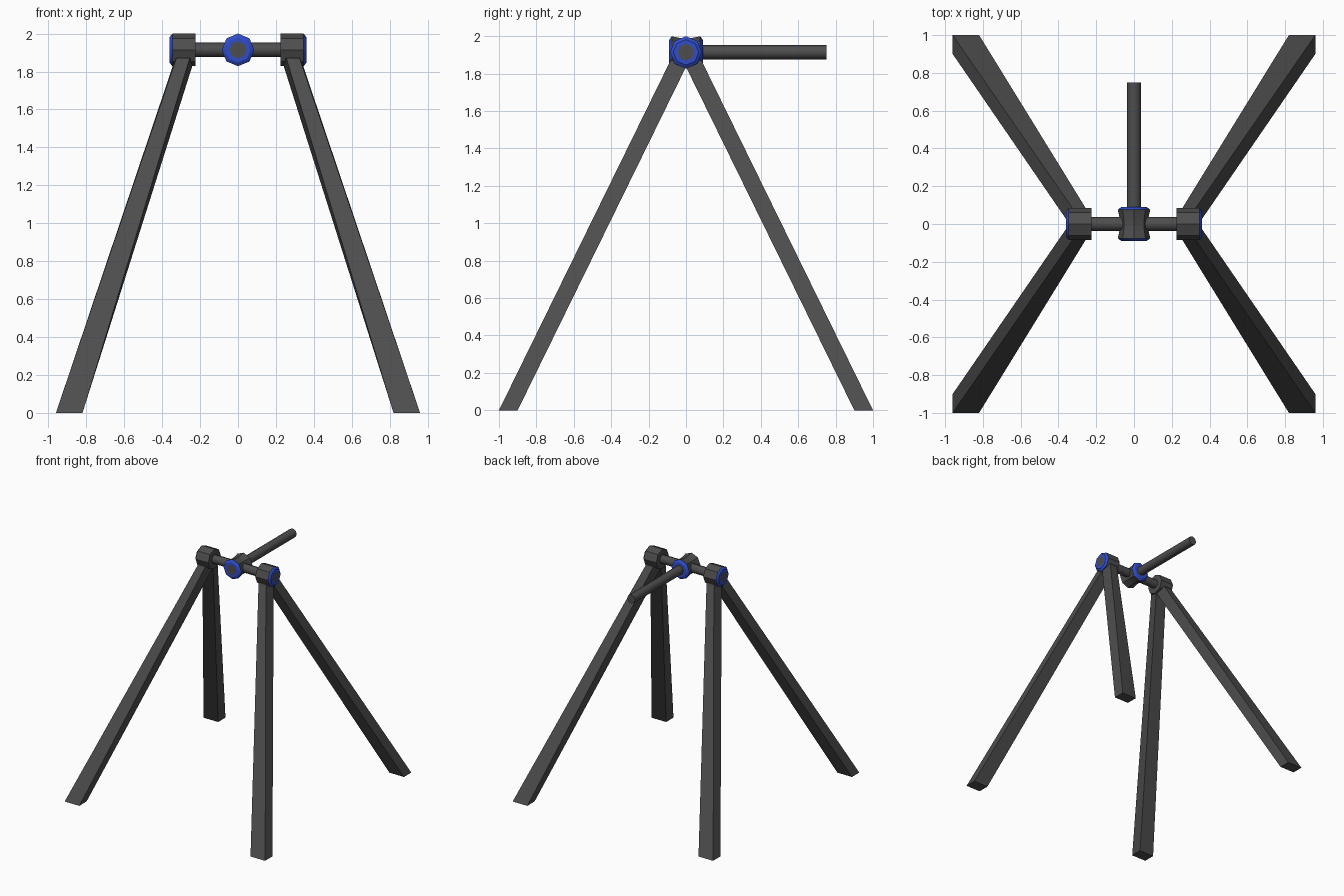
import bpy, bmesh, math
from mathutils import Vector

if "Cube" in bpy.data.objects:
    bpy.data.objects.remove(bpy.data.objects["Cube"])

HZ = 1.914  # height of the pipe axis

def material(name, rgb):
    m = bpy.data.materials.new(name)
    m.diffuse_color = (*rgb, 1)
    m.use_nodes = True
    m.node_tree.nodes["Principled BSDF"].inputs["Base Color"].default_value = m.diffuse_color
    return m

grey = material("dark grey", (0.075, 0.075, 0.075))
blue = material("blue", (0.03, 0.075, 0.60))

def finish(name, bm, smooth=None):
    bmesh.ops.recalc_face_normals(bm, faces=bm.faces)
    me = bpy.data.meshes.new(name)
    bm.to_mesh(me)
    bm.free()
    ob = bpy.data.objects.new(name, me)
    bpy.context.collection.objects.link(ob)
    me.materials.append(grey)
    me.materials.append(blue)
    if smooth:
        bpy.ops.object.select_all(action='DESELECT')
        ob.select_set(True)
        bpy.context.view_layer.objects.active = ob
        bpy.ops.object.shade_smooth_by_angle(angle=math.radians(smooth))
    return ob

def lathe(name, axis, profile, blue_bands=(), sides=8):
    """Eight-sided turned part along x or y; profile holds (position, radius)."""
    bm = bmesh.new()
    rings = []
    for t, r in profile:
        ring = []
        for i in range(sides):
            a = 2 * math.pi * i / sides
            u, z = r * math.sin(a), HZ + r * math.cos(a)
            ring.append(bm.verts.new((t, u, z) if axis == 'x' else (u, t, z)))
        rings.append(ring)
    for k in range(len(rings) - 1):
        for i in range(sides):
            j = (i + 1) % sides
            f = bm.faces.new((rings[k][i], rings[k][j], rings[k + 1][j], rings[k + 1][i]))
            f.material_index = 1 if k in blue_bands else 0
    bm.faces.new(rings[0])
    bm.faces.new(rings[-1])
    return finish(name, bm, 46 if not blue_bands else 30)

# four tapered legs with flat feet, converging inside the hubs
corners = [(0.82, 0.90, 0), (0.96, 0.90, 0), (0.96, 1.00, 0), (0.82, 1.00, 0),
           (0.228, -0.017, 1.87), (0.330, -0.017, 1.87), (0.325, 0.083, 1.87), (0.255, 0.083, 1.87)]
quads = [(0, 1, 2, 3), (4, 5, 6, 7), (0, 1, 5, 4), (1, 2, 6, 5), (2, 3, 7, 6), (3, 0, 4, 7)]
for sx, side in ((-1, "left"), (1, "right")):
    for sy, end in ((-1, "front"), (1, "back")):
        bm = bmesh.new()
        vs = [bm.verts.new((sx * x, sy * y, z)) for x, y, z in corners]
        for q in quads:
            bm.faces.new([vs[i] for i in q])
        finish(f"{end}_{side}_leg", bm)
    # leg hub with a blue bevelled collar on the outer end
    lathe(f"{side}_hub", 'x',
          [(sx * 0.225, 0.086), (sx * 0.346, 0.086), (sx * 0.36, 0.068), (sx * 0.36, 0.045)],
          blue_bands=(1, 2))

# waisted centre hub with a blue collar at both ends
lathe("centre_hub", 'y',
      [(-0.09, 0.045), (-0.09, 0.066), (-0.076, 0.086), (-0.035, 0.077), (0, 0.074),
       (0.035, 0.077), (0.076, 0.086), (0.09, 0.066), (0.09, 0.045)],
      blue_bands=(0, 1, 6, 7))

# cross bar between the hubs and the long arm pointing back
lathe("cross_bar", 'x', [(-0.355, 0.038), (0.355, 0.038)])
lathe("arm", 'y', [(-0.085, 0.038), (0.75, 0.038)])
